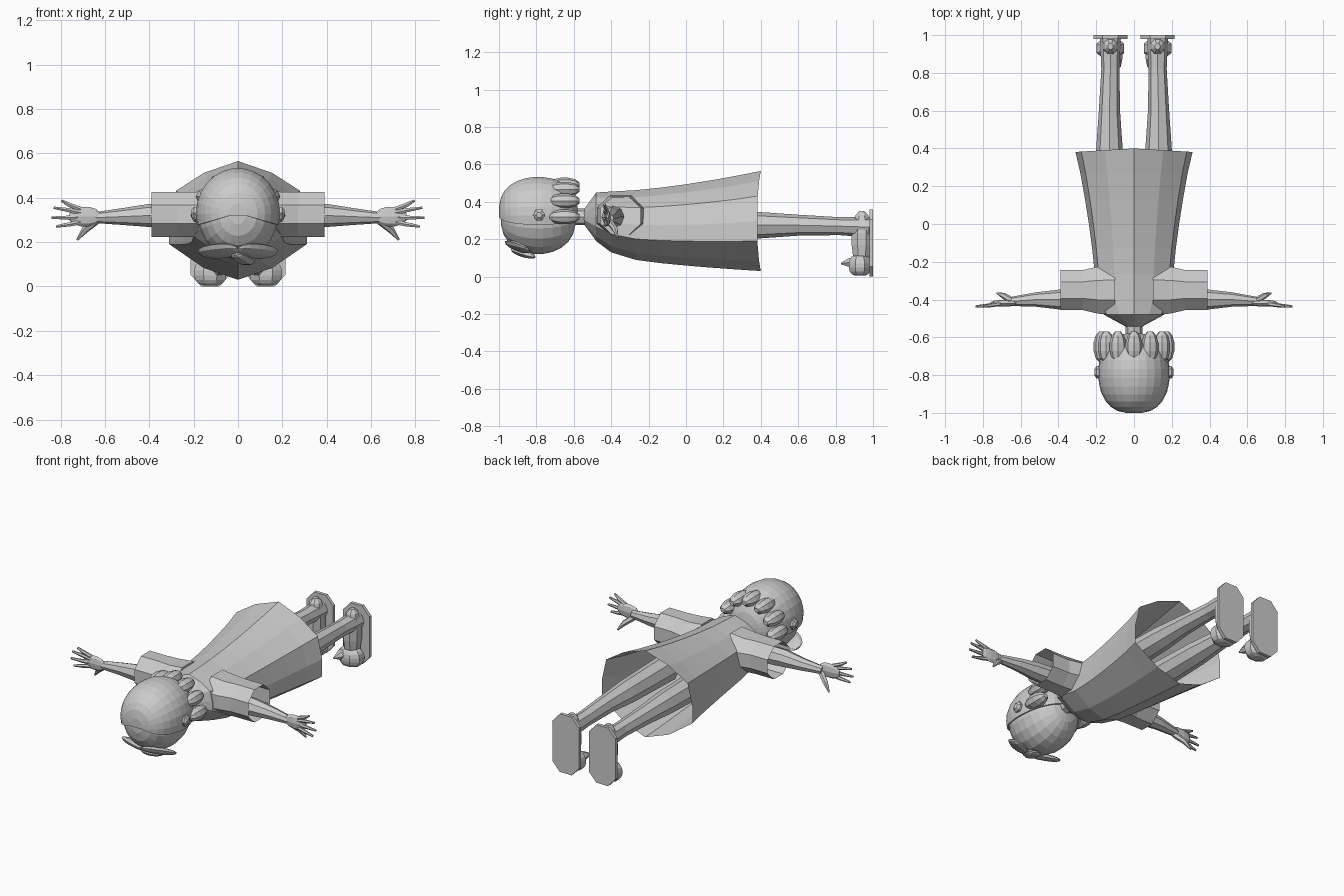
import bpy, bmesh, math
from mathutils import Vector

if "Cube" in bpy.data.objects:
    bpy.data.objects.remove(bpy.data.objects["Cube"], do_unlink=True)

grey = bpy.data.materials.new("plain grey")
grey.use_nodes = True
grey.diffuse_color = (.6, .6, .6, 1)
grey.node_tree.nodes["Principled BSDF"].inputs["Base Color"].default_value = grey.diffuse_color


def arc(count, start=0, sweep=360):
    """Unit points on a circle, or on part of one."""
    steps = count if sweep == 360 else count - 1
    angles = [math.radians(start + sweep * i / steps) for i in range(count)]
    return [(math.cos(a), math.sin(a)) for a in angles]


def symmetric(half):
    """Complete a half profile that starts and ends on the centre line."""
    return half + [(-u, v) for u, v in reversed(half) if u > 0]


def skin(name, loops, closed=True, open_end=False, mirror=False):
    """Join loops of points with faces and close the ends."""
    bm = bmesh.new()
    loops = [[bm.verts.new(point) for point in loop] for loop in loops]
    count = len(loops[0])
    for near, far in zip(loops, loops[1:]):
        for i in range(count if closed else count - 1):
            j = (i + 1) % count
            bm.faces.new((near[i], near[j], far[j], far[i]))
    bm.faces.new(loops[0])
    if not open_end:
        bm.faces.new(loops[-1])
    bmesh.ops.recalc_face_normals(bm, faces=bm.faces)
    mesh = bpy.data.meshes.new(name)
    bm.to_mesh(mesh)
    bm.free()
    mesh.materials.append(grey)
    part = bpy.data.objects.new(name, mesh)
    bpy.context.collection.objects.link(part)
    if mirror:
        part.modifiers.new("mirror", "MIRROR")
    return part


def egg(name, centre, size, axis="y", profile=arc(12), rings=8, blunt=.8, closed=True):
    """Rounded lump with its poles along one axis; a lower blunt value is boxier."""
    along = "xyz".index(axis)
    across = [i for i in range(3) if i != along]
    loops = []
    for ring in range(rings):
        turn = math.pi * (ring + .5) / rings
        radius = math.sin(turn) ** blunt
        loop = []
        for point in profile:
            offset = Vector()
            offset[along] = -size[along] * math.cos(turn) / math.cos(math.pi / rings / 2)
            for i, value in zip(across, point):
                offset[i] = value * radius * size[i]
            loop.append(offset)
        loops.append(loop)
    part = skin(name, loops, closed)
    part.location = centre
    return part


def limb(name, path, radii, sides=8):
    """Mirrored tapering tube through a few points."""
    path = [Vector(point) for point in path]
    loops = []
    for i, (point, radius) in enumerate(zip(path, radii)):
        heading = path[min(i + 1, len(path) - 1)] - path[max(i - 1, 0)]
        turn = heading.to_track_quat("Z", "Y")
        loops.append([point + turn @ Vector((u * radius, v * radius, 0)) for u, v in arc(sides)])
    return skin(name, loops, mirror=True)


# Head, with its crown towards -y and its face downwards
egg("head", (0, -.79, .32), (.18, .2, .2), profile=arc(20), rings=12)

# Hair cap over the back of the head
cap = egg("hair_cap", (0, -.79, .33), (.19, .21, .205), profile=arc(16, -15, 210),
          rings=14, blunt=.7, closed=False)
shell = cap.modifiers.new("thickness", "SOLIDIFY")
shell.thickness = .01

# Overlapping locks around the nape
for lock in range(7):
    angle = math.radians(30 * lock)
    spot = (.17 * math.cos(angle), -.65, .32 + .17 * math.sin(angle))
    egg("nape_lock", spot, (.045, .08, .04), profile=arc(8), rings=6)

# Swept fringe lying across the brow, and the ears
for side in (-1, 1):
    fringe = egg("fringe", (side * .085, -.9, .16), (.1, .06, .02), axis="x", profile=arc(8))
    fringe.rotation_euler = (-.5, side * .1, side * .5)
    egg("ear", (side * .19, -.785, .33), (.02, .035, .035), axis="x", profile=arc(6), rings=4)
brow = egg("brow_lock", (.02, -.87, .125), (.05, .07, .02), profile=arc(6))
brow.rotation_euler = (-.3, 0, -.5)

# Neck
skin("neck", [[(u * .045, y, .32 + v * .045) for u, v in arc(8)] for y in (-.62, -.49)])

# Coat: collar and shoulder rings, then a skirt flaring to an open hem
section = symmetric([(0, 1), (.5, .8), (.9, .5), (1, 0), (1, -.4), (.5, -.8), (0, -1)])
stations = [(-.545, .04, .36, .28), (-.48, .16, .45, .19)]
for step in range(7):
    flare = step / 6
    stations.append((-.4 + .8 * flare, .2 + .11 * flare ** 1.5,
                     .455 + .11 * flare ** 1.5, .13 - .1 * flare ** .5))
coat_loops = [[Vector((u * width, y, (top + low) / 2 + v * (top - low) / 2)) for u, v in section]
              for y, width, top, low in stations]
for point in coat_loops[-1]:
    point.y -= abs(point.x) * .06
skin("coat", coat_loops, open_end=True)

# Sleeves with open cuffs
sleeve_loops = []
for x, depth, height in ((.1, .14, .12), (.19, .135, .11), (.27, .115, .11), (.39, .115, .11)):
    sleeve_loops.append([(x, depth * u - .35, height * v + .325) for u, v in arc(8, 22.5)])
skin("sleeve", sleeve_loops, open_end=True, mirror=True)

# Arms, palms, fanned fingers and thumbs
limb("arm", [(.2, -.39, .32), (.4, -.4, .32), (.52, -.4, .315), (.65, -.41, .31)],
     [.06, .052, .038, .024])
for side in (-1, 1):
    egg("palm", (side * .69, -.42, .315), (.07, .018, .045), axis="x", profile=arc(8), rings=6)
for reach, height in ((.795, .387), (.83, .355), (.84, .31), (.82, .27)):
    root = .32 + (height - .33) / 2
    limb("finger", [(.71, -.423, root), (.76, -.43, (root + height) / 2), (reach, -.437, height)],
         [.012, .011, .006], sides=6)
limb("thumb", [(.64, -.41, .295), (.69, -.38, .255), (.725, -.366, .21)], [.018, .016, .005], sides=6)

# Legs
limb("leg", [(.13, 0, .275), (.13, .4, .275), (.13, .6, .275), (.125, .82, .27), (.125, .98, .265)],
     [.08, .07, .056, .048, .055])

# Shoes: toe, heel, flat sole and instep tassel
outline = symmetric([(0, 1), (.45, 1), (1, .7), (1, -.7), (.45, -1), (0, -1)])
skin("sole", [[(.125 + u * .09, y, .18 + v * .18) for u, v in outline] for y in (.98, 1)], mirror=True)
for side in (-1, 1):
    egg("shoe_toe", (side * .125, .93, .06), (.08, .065, .055), axis="z", profile=arc(8, 22.5), blunt=.5)
    egg("shoe_heel", (side * .125, .94, .2), (.055, .06, .15), axis="z", profile=arc(8, 22.5))
limb("tassel", [(.1, .92, .075), (.085, .87, .075), (.075, .83, .07)], [.04, .025, .005], sides=6)
